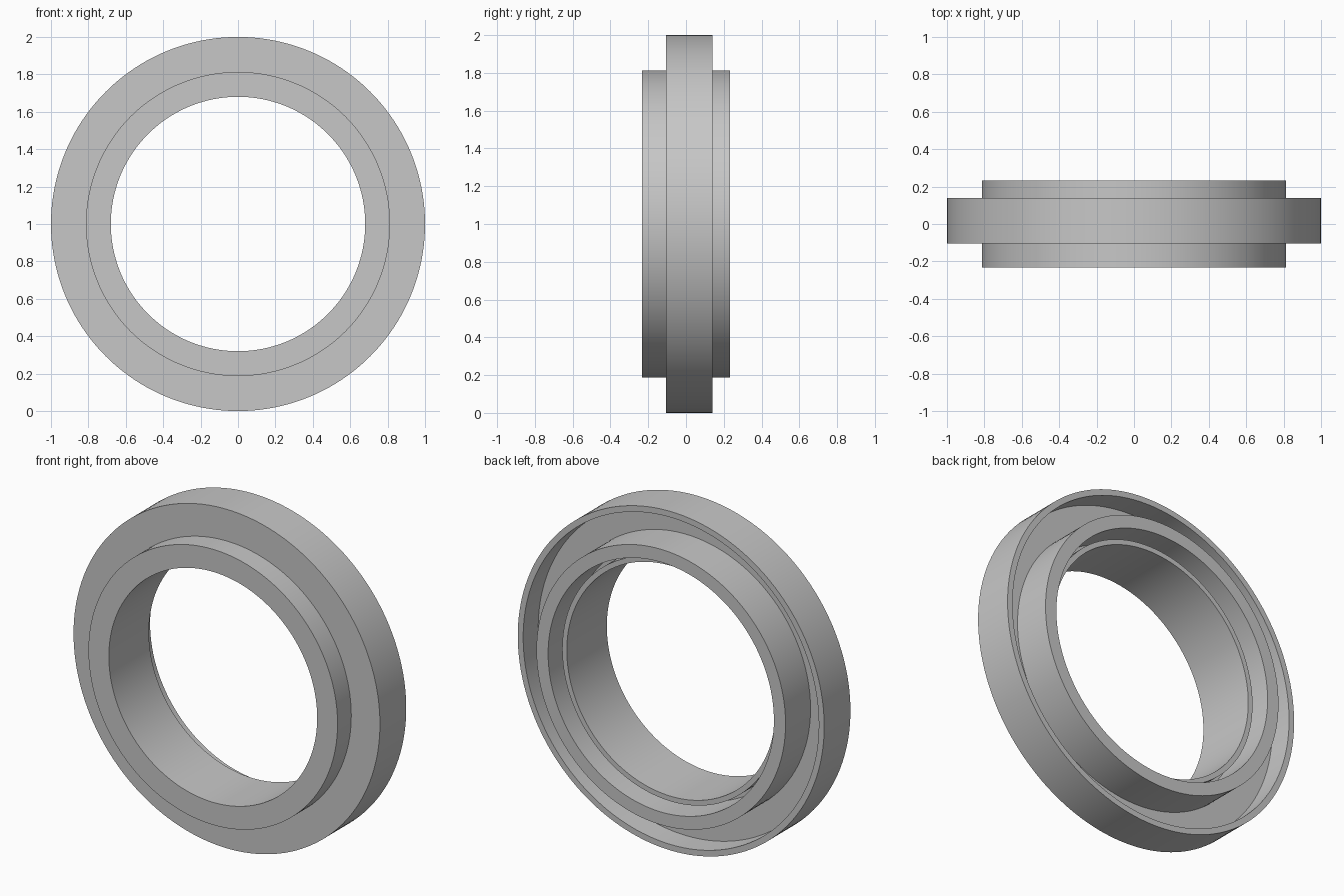
import bpy
import bmesh
import math
from mathutils import Vector

cube = bpy.data.objects.get("Cube")
if cube:
    bpy.data.objects.remove(cube, do_unlink=True)

SEGMENTS = 160

# Single plain grey material
grey = bpy.data.materials.new("light grey")
grey.use_nodes = True
colour = (0.57, 0.57, 0.57, 1.0)
grey.diffuse_color = colour
grey.node_tree.nodes["Principled BSDF"].inputs["Base Color"].default_value = colour

# Closed cross-section as (radius, depth), depth growing towards the back
bore, lip, groove, hub, rim_inner, rim = 0.68, 0.71, 0.737, 0.813, 0.965, 1.0
front, flange_front, floor, flange_back, back = -0.233, -0.105, 0.0, 0.14, 0.233
profile = [
    (bore, front), (hub, front),                    # front of hub
    (hub, flange_front), (rim, flange_front),       # front of flange
    (rim, flange_back), (rim_inner, flange_back),   # outer rim
    (rim_inner, floor), (hub, floor),               # rear channel
    (hub, back), (groove, back),                    # rear collar
    (groove, floor), (lip, floor),                  # narrow groove
    (lip, flange_back), (bore, flange_back),        # inner lip
]

# Revolve the section about the y axis
bm = bmesh.new()
verts = [bm.verts.new((r, y, 0)) for r, y in profile]
edges = [bm.edges.new((verts[i - 1], verts[i])) for i in range(len(verts))]
bmesh.ops.spin(bm, geom=verts + edges, cent=(0, 0, 0), axis=Vector((0, 1, 0)),
               angle=math.tau, steps=SEGMENTS, use_merge=True)
bmesh.ops.remove_doubles(bm, verts=bm.verts, dist=0.0001)
bmesh.ops.recalc_face_normals(bm, faces=bm.faces)
mesh = bpy.data.meshes.new("flanged_ring")
bm.to_mesh(mesh)
bm.free()

ring = bpy.data.objects.new("flanged_ring", mesh)
ring.location.z = rim
bpy.context.collection.objects.link(ring)
mesh.materials.append(grey)

# Smooth round walls with sharp rims
bpy.ops.object.select_all(action="DESELECT")
ring.select_set(True)
bpy.context.view_layer.objects.active = ring
bpy.ops.object.shade_smooth_by_angle(angle=math.radians(30))
